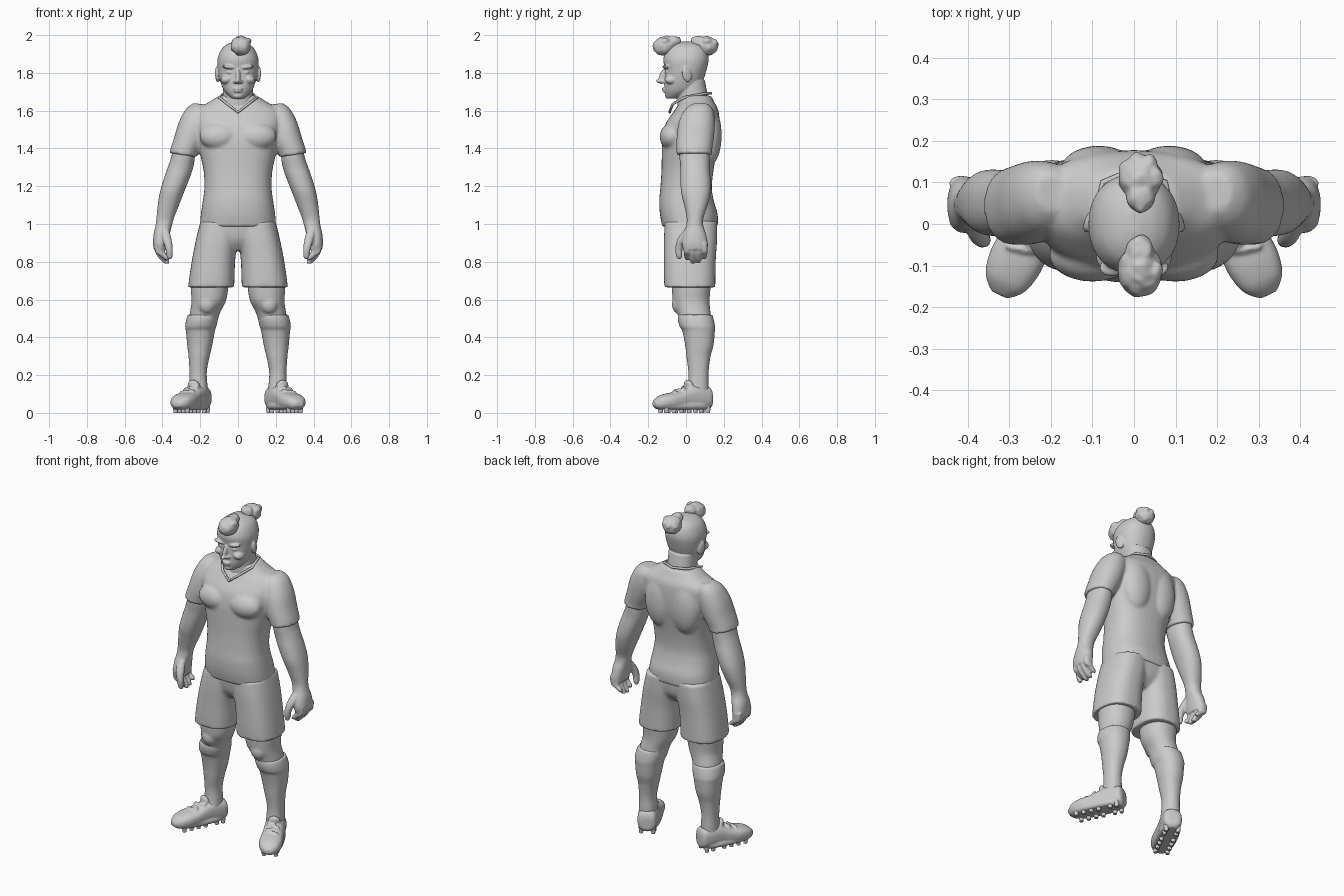
import bpy, bmesh, math
from mathutils import Matrix, Vector, noise


def spline(a, b, c, d, t):
    return [0.5 * (2*q + (r-p)*t + (2*p-5*q+4*r-s)*t*t + (3*q-p-3*r+s)*t**3)
            for p, q, r, s in zip(a, b, c, d)]


def loft(bm, rings, n=2.2, axis='z', shear=0, seg=36, sub=4, mat=Matrix()):
    """Skin rings (t, x0, x1, b0, b1) or symmetric (t, half, b0, b1)."""
    rings = [r if len(r) == 5 else (r[0], -r[1], r[1], r[2], r[3]) for r in rings]
    dense = []
    for i in range(len(rings) - 1):
        quad = [rings[max(0, min(len(rings)-1, i+k))] for k in (-1, 0, 1, 2)]
        dense += [spline(*quad, j / sub) for j in range(sub)]
    dense.append(rings[-1])
    loops = []
    for t, x0, x1, b0, b1 in dense:
        loop = []
        for k in range(seg):
            a = 2 * math.pi * k / seg
            c, s = math.cos(a), math.sin(a)
            dx = (x1-x0)/2 * math.copysign(abs(c)**(2/n), c)
            x = (x0+x1)/2 + dx
            b = (b0+b1)/2 + (b1-b0)/2 * math.copysign(abs(s)**(2/n), s)
            co = Vector((x, b, t + shear*dx)) if axis == 'z' else Vector((x, t, b))
            loop.append(bm.verts.new(mat @ co))
        loops.append(loop)
    for p, q in zip(loops, loops[1:]):
        for k in range(seg):
            bm.faces.new((p[k], p[(k+1) % seg], q[(k+1) % seg], q[k]))
    bm.faces.new(loops[0][::-1])
    bm.faces.new(loops[-1])


def ball(bm, loc, radii, rot=(0, 0, 0), mat=Matrix()):
    r = Matrix.Rotation(rot[2], 4, 'Z') @ Matrix.Rotation(rot[1], 4, 'Y') @ Matrix.Rotation(rot[0], 4, 'X')
    m = mat @ Matrix.Translation(loc) @ r @ Matrix.Diagonal((*radii, 1))
    return bmesh.ops.create_uvsphere(bm, u_segments=24, v_segments=16, radius=1, matrix=m)['verts']


def finish(name, bm, voxel, smooth=4, mirror=True):
    """Fuse overlapping volumes into one smooth sculpted surface."""
    bmesh.ops.recalc_face_normals(bm, faces=bm.faces)
    me = bpy.data.meshes.new(name)
    bm.to_mesh(me)
    bm.free()
    ob = bpy.data.objects.new(name, me)
    bpy.context.collection.objects.link(ob)
    if mirror:
        ob.modifiers.new("mirror", 'MIRROR').use_mirror_merge = False
    rm = ob.modifiers.new("fuse", 'REMESH')
    rm.mode, rm.voxel_size, rm.use_smooth_shade = 'VOXEL', voxel, True
    sm = ob.modifiers.new("soften", 'SMOOTH')
    sm.factor, sm.iterations = 0.5, smooth
    return ob


# Shirt: torso, sleeves, chest and back muscles
bm = bmesh.new()
loft(bm, [(.985, .202, -.125, .168), (1.05, .197, -.138, .168), (1.12, .187, -.142, .148),
          (1.19, .178, -.136, .137), (1.28, .182, -.13, .145), (1.38, .203, -.128, .163),
          (1.45, .218, -.125, .175), (1.53, .235, -.108, .178), (1.60, .225, -.062, .172),
          (1.645, .155, -.035, .15), (1.68, .1, -.03, .132)], n=2.4)
loft(bm, [(1.635, .16, .235, .03, .12), (1.60, .14, .275, -.01, .145), (1.53, .15, .312, -.04, .153),
          (1.45, .18, .337, -.05, .147), (1.39, .21, .357, -.05, .138), (1.365, .217, .362, -.05, .138)],
     shear=.15)
ball(bm, (.1, -.075, 1.465), (.105, .064, .072), (-.2, 0, 0))
ball(bm, (.085, .125, 1.47), (.095, .064, .16))
finish("shirt", bm, .009, 5)

# Shirt collar with a V front
cu = bpy.data.curves.new("collar", 'CURVE')
cu.dimensions, cu.bevel_depth, cu.bevel_resolution = '3D', .007, 3
half = [(.055, -.07, 1.635), (.1, -.01, 1.67), (.075, .1, 1.69)]
path = [(0, -.087, 1.592)] + half + [(0, .132, 1.692)] + [(-x, y, z) for x, y, z in half[::-1]]
sp = cu.splines.new('POLY')
sp.points.add(len(path) - 1)
for p, co in zip(sp.points, path):
    p.co = (*co, 1)
sp.use_cyclic_u = True
bpy.context.collection.objects.link(bpy.data.objects.new("collar", cu))

# Shorts
bm = bmesh.new()
loft(bm, [(.665, .02, .264, -.115, .155), (.73, .018, .256, -.117, .156), (.82, .014, .242, -.117, .158),
          (.92, .0, .222, -.117, .165), (1.01, -.01, .2, -.112, .165)], n=2.5)
loft(bm, [(.86, .1, -.06, .1), (.92, .19, -.1, .15), (1.02, .197, -.115, .163)], n=2.4)
finish("shorts", bm, .009, 4)

# Bare knees and thighs
bm = bmesh.new()
loft(bm, [(.75, .05, .25, -.08, .14), (.66, .052, .25, -.075, .13), (.59, .065, .246, -.068, .125),
          (.53, .095, .255, -.045, .13), (.46, .115, .265, -.03, .14)])
ball(bm, (.165, -.04, .575), (.045, .035, .05))
finish("legs", bm, .008)

# Socks with a turned cuff
bm = bmesh.new()
loft(bm, [(.52, .104, .266, -.043, .14), (.49, .107, .275, -.043, .148), (.455, .115, .28, -.033, .154),
          (.435, .122, .276, -.02, .153), (.36, .136, .269, -.005, .146), (.30, .15, .262, .002, .13),
          (.22, .165, .257, .012, .12), (.15, .162, .258, .01, .12), (.1, .16, .26, .0, .12)])
finish("socks", bm, .007, 3)

# Boots, toes turned outward, with tongue and laces
turn = Matrix.Translation((.21, .065, 0)) @ Matrix.Rotation(math.radians(26), 4, 'Z')
bm = bmesh.new()
loft(bm, [(.072, .028, .035, .10), (.06, .05, .022, .135), (.02, .056, .02, .145), (-.03, .057, .02, .148),
          (-.08, .059, .02, .13), (-.13, .064, .02, .112), (-.18, .065, .02, .104), (-.23, .052, .022, .088),
          (-.262, .022, .035, .06)], n=2.6, axis='y', mat=turn)
loft(bm, [(.018, .05, -.235, .06), (.03, .061, -.258, .07), (.045, .061, -.258, .07)], n=2.6, sub=2, mat=turn)
ball(bm, (0, -.055, .145), (.035, .022, .032), (.5, 0, 0), turn)
for i in range(4):
    ball(bm, (0, -.065 - .025*i, .139 - .009*i), (.042, .008, .009), (0, 0, .25 * (-1)**i), turn)
finish("boots", bm, .006, 3)

# Boot studs
bm = bmesh.new()
for y in (.04, -.0, -.07, -.115, -.16, -.205):
    for x in (-.034, .034):
        bmesh.ops.create_cone(bm, cap_ends=True, segments=12, radius1=.011, radius2=.015, depth=.035,
                              matrix=turn @ Matrix.Translation((x, y, .0175)))
me = bpy.data.meshes.new("studs")
bm.to_mesh(me)
bm.free()
studs = bpy.data.objects.new("studs", me)
bpy.context.collection.objects.link(studs)
studs.modifiers.new("mirror", 'MIRROR').use_mirror_merge = False

# Arms and hands
bm = bmesh.new()
loft(bm, [(1.45, .225, .335, -.035, .125), (1.36, .228, .352, -.035, .125), (1.30, .237, .372, -.03, .125),
          (1.24, .257, .393, -.03, .13), (1.17, .285, .413, -.026, .13), (1.10, .312, .425, -.01, .115),
          (1.03, .34, .432, .004, .092), (.99, .35, .437, .0, .092), (.95, .36, .446, -.012, .105),
          (.90, .37, .45, -.022, .115), (.865, .375, .446, -.015, .115)])
for i, tip in enumerate((.81, .79, .793, .815)):
    y = .005 + i * .031
    loft(bm, [(.90, .392, .445, y-.018, y+.018), (.85, .385, .438, y-.017, y+.017),
              (tip+.02, .367, .412, y-.015, y+.015), (tip, .362, .388, y-.009, y+.009)], seg=16)
loft(bm, [(.97, .365, .41, -.01, .03), (.92, .352, .4, -.045, .0), (.87, .345, .385, -.057, -.018),
          (.83, .346, .378, -.052, -.02), (.815, .352, .37, -.045, -.028)], seg=16)
finish("arms", bm, .006, 3)

# Head and neck with facial features and ears
bm = bmesh.new()
loft(bm, [(1.665, .028, -.1, -.05), (1.68, .05, -.107, .0), (1.71, .076, -.113, .055), (1.76, .095, -.114, .09),
          (1.82, .107, -.113, .11), (1.875, .108, -.12, .12), (1.925, .088, -.1, .108),
          (1.953, .055, -.065, .08), (1.966, .015, -.02, .03)])
loft(bm, [(1.57, .1, -.04, .13), (1.65, .083, -.046, .12), (1.76, .08, -.04, .1)])
ball(bm, (0, -.122, 1.782), (.013, .02, .042), (-.3, 0, 0))
ball(bm, (0, -.138, 1.757), (.014, .02, .012))
ball(bm, (.014, -.122, 1.754), (.011, .015, .01))
ball(bm, (.045, -.1, 1.83), (.04, .025, .011), (0, -.15, -.25))
ball(bm, (.042, -.094, 1.803), (.02, .018, .009))
ball(bm, (.06, -.078, 1.765), (.032, .036, .024), (0, .3, 0))
ball(bm, (0, -.112, 1.716), (.027, .016, .007))
ball(bm, (0, -.11, 1.703), (.023, .016, .007))
ball(bm, (0, -.097, 1.68), (.026, .015, .016))
ball(bm, (.108, .005, 1.793), (.012, .026, .043), (.2, 0, .3))
finish("head", bm, .0045, 3)

# Tied hair: a knot over the brow and one at the crown
for name, s, ry in (("front_hair_knot", -1, .066), ("rear_hair_knot", 1, .058)):
    bm = bmesh.new()
    ball(bm, (.015, s * .112, 1.943), (.053, ry, .05), (s * -.25, 0, 0))
    ball(bm, (.015, s * .075, 1.962), (.036, .05, .032), (s * -.3, 0, 0))
    for i in range(7):
        a = i * .9
        ball(bm, (.015 + .03 * math.cos(a), s * .112 + .032 * math.sin(a), 1.965 - .007 * i), (.024, .03, .022))
    for v in bm.verts:
        v.co += noise.noise_vector(v.co * 45) * .005
    finish(name, bm, .0045, 2, False)
